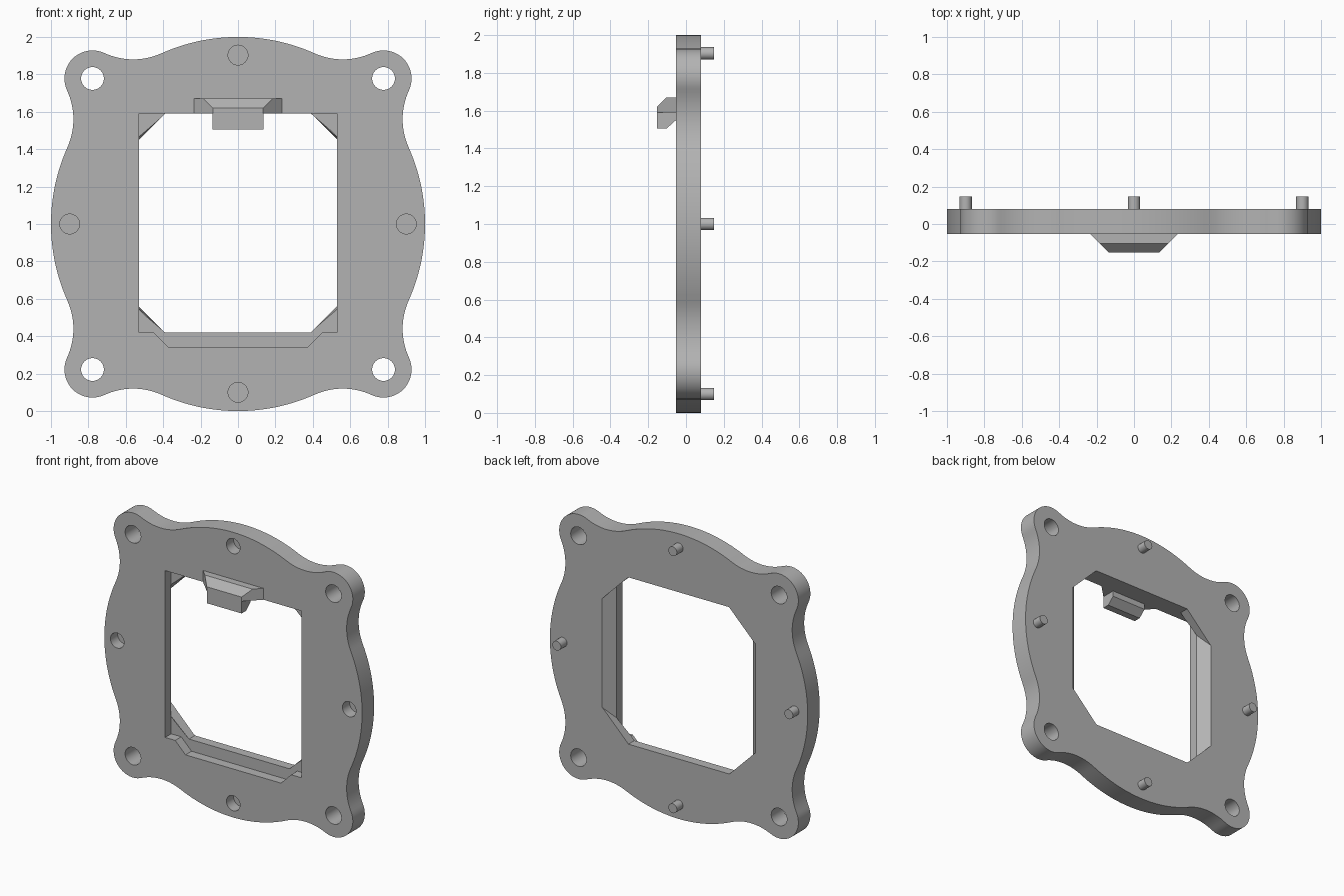
import bpy, bmesh, math
from mathutils import Vector

FRONT, MID, BACK = -0.053, 0.014, 0.08
CZ = 1.0

cube = bpy.data.objects.get("Cube")
if cube:
    bpy.data.objects.remove(cube, do_unlink=True)

grey = bpy.data.materials.new("plain_grey")
grey.use_nodes = True
colour = (0.45, 0.45, 0.45, 1)
grey.diffuse_color = colour
grey.node_tree.nodes["Principled BSDF"].inputs["Base Color"].default_value = colour


def finish(name, bm):
    bmesh.ops.recalc_face_normals(bm, faces=bm.faces)
    mesh = bpy.data.meshes.new(name)
    bm.to_mesh(mesh)
    bm.free()
    mesh.materials.append(grey)
    obj = bpy.data.objects.new(name, mesh)
    bpy.context.collection.objects.link(obj)
    return obj


def loft(name, sections):
    """Closed solid through (y, [(x, z), ...]) sections."""
    bm = bmesh.new()
    rings = [[bm.verts.new((x, y, z)) for x, z in pts] for y, pts in sections]
    for a, b in zip(rings, rings[1:]):
        for i in range(len(a)):
            j = (i + 1) % len(a)
            bm.faces.new((a[i], a[j], b[j], b[i]))
    bm.faces.new(rings[0])
    bm.faces.new(rings[-1])
    return finish(name, bm)


def prism(name, pts, y0, y1):
    return loft(name, [(y0, pts), (y1, pts)])


def hull(name, half):
    """Convex solid from points mirrored across x."""
    bm = bmesh.new()
    for x, y, z in half:
        bm.verts.new((x, y, z))
        bm.verts.new((-x, y, z))
    bmesh.ops.convex_hull(bm, input=bm.verts[:])
    bmesh.ops.dissolve_limit(bm, angle_limit=0.01, verts=bm.verts[:], edges=bm.edges[:])
    return finish(name, bm)


def arc(c, r, a0, a1, n):
    return [(c[0] + r * math.cos(a0 + (a1 - a0) * i / n),
             c[1] + r * math.sin(a0 + (a1 - a0) * i / n)) for i in range(n)]


def circle(x, z, r, n=32):
    return arc((x, z), r, 0, math.tau, n)


def angle(a, b):
    return math.atan2(b[1] - a[1], b[0] - a[0])


# Wavy outline: bulge, hollow, corner lobe, hollow, repeated four times
lobe, f1, f2 = (0.778, 0.778), (1.245, 0.56), (0.56, 1.245)
t = angle((0, 0), f1)
la, lb = angle(lobe, f1), angle(lobe, f2)
quarter = (arc((0, 0), 1.0, -t, t, 24)
           + arc(f1, 0.365, t + math.pi, la + math.pi, 16)
           + arc(lobe, 0.15, la, lb, 24)
           + arc(f2, 0.365, lb - math.pi, math.pi / 2 - t - math.pi, 16))
outline = []
for k in range(4):
    c, s = math.cos(k * math.pi / 2), math.sin(k * math.pi / 2)
    outline += [(c * x - s * z, s * x + c * z + CZ) for x, z in quarter]
plate = prism("frame_plate", outline, FRONT, BACK)


# Window: square in front, chamfered and flaring out behind
def octagon(w, h):
    q = [(w, h), (0.39, 0.585)]
    pts = q + [(-x, z) for x, z in reversed(q)]
    pts += [(-x, -z) for x, z in q] + [(x, -z) for x, z in reversed(q)]
    return [(x, z + 1.005) for x, z in pts]


w, top, low = 0.528, 1.59, 0.42
cutters = [
    prism("window_cut", [(-w, low), (w, low), (w, top), (-w, top)], FRONT - 0.1, MID),
    loft("flare_cut", [(MID - 0.01, octagon(0.518, 0.475)),
                       (BACK + 0.01, octagon(0.604, 0.37))]),
    prism("notch_cut", [(-0.37, 0.34), (0.37, 0.34), (0.45, low), (0.45, 0.5),
                        (-0.45, 0.5), (-0.45, low)], FRONT - 0.1, MID),
]

# Corner bolt holes and blind front sockets
for sx in (-1, 1):
    for sz in (-1, 1):
        cutters.append(prism("bolt_cut", circle(sx * 0.778, CZ + sz * 0.778, 0.061),
                             FRONT - 0.1, BACK + 0.1))
spots = {"right": (-0.9, CZ), "left": (0.9, CZ), "top": (0, CZ + 0.903), "bottom": (0, CZ - 0.9)}
for x, z in spots.values():
    cutters.append(prism("socket_cut", circle(x, z, 0.053), FRONT - 0.1, FRONT + 0.08))

for cutter in cutters:
    mod = plate.modifiers.new("cut", "BOOLEAN")
    mod.operation, mod.solver, mod.object = "DIFFERENCE", "EXACT", cutter
deps = bpy.context.evaluated_depsgraph_get()
cut_mesh = bpy.data.meshes.new_from_object(plate.evaluated_get(deps))
plate.modifiers.clear()
plate.data = cut_mesh
for cutter in cutters:
    bpy.data.objects.remove(cutter, do_unlink=True)

# Rear locating pins
smooth = [plate]
for side, (x, z) in spots.items():
    smooth.append(prism(side + "_pin", circle(x, z, 0.033, 24), BACK - 0.01, 0.148))

# Front clip: flared base with a straight hook hanging below
tip = -0.153
hull("clip_base", [(0.235, FRONT, top), (0.235, FRONT, 1.67), (0.185, -0.103, 1.67),
                   (0.135, tip, 1.62), (0.135, tip, top)])
hull("clip_hook", [(0.135, tip, top), (0.135, tip, 1.505), (0.135, -0.103, 1.505),
                   (0.135, FRONT, 1.55), (0.135, FRONT, top)])

bpy.ops.object.select_all(action="DESELECT")
for obj in smooth:
    obj.select_set(True)
bpy.context.view_layer.objects.active = plate
bpy.ops.object.shade_smooth_by_angle(angle=math.radians(30))
